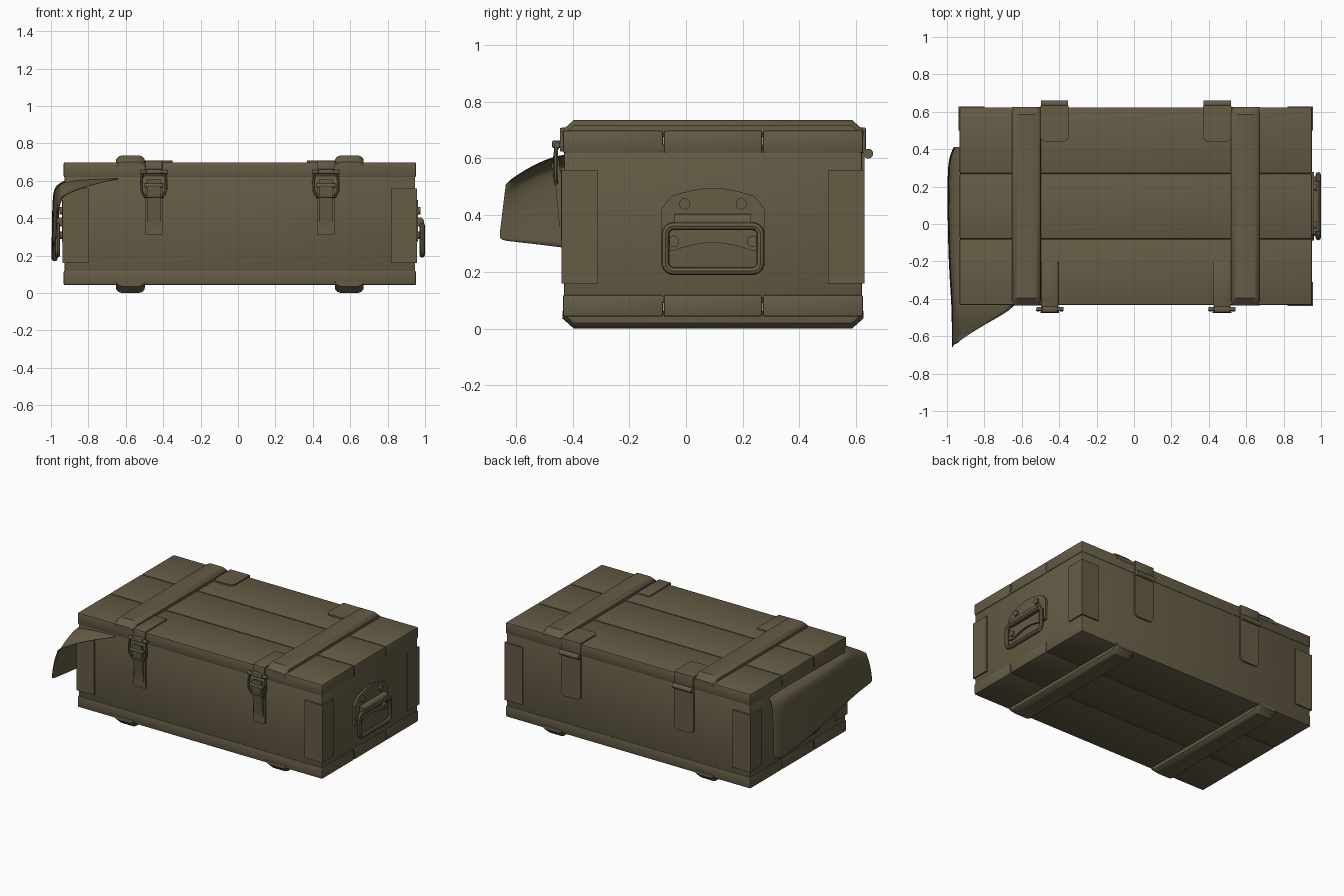
import bpy, bmesh, math
from mathutils import Vector, Matrix

if "Cube" in bpy.data.objects:
    bpy.data.objects.remove(bpy.data.objects["Cube"])

olive = bpy.data.materials.new("olive drab paint")
olive.diffuse_color = (0.128, 0.106, 0.060, 1)
olive.use_nodes = True
olive.node_tree.nodes["Principled BSDF"].inputs["Base Color"].default_value = olive.diffuse_color
CX, CY = 0.01, 0.095          # symmetry centre of the crate


def finish(name, bm, smooth=True):
    bmesh.ops.recalc_face_normals(bm, faces=bm.faces)
    me = bpy.data.meshes.new(name)
    bm.to_mesh(me)
    bm.free()
    ob = bpy.data.objects.new(name, me)
    bpy.context.collection.objects.link(ob)
    me.materials.append(olive)
    if smooth:
        shade(ob)
    return ob


def shade(ob):
    bpy.ops.object.select_all(action='DESELECT')
    ob.select_set(True)
    bpy.context.view_layer.objects.active = ob
    bpy.ops.object.shade_smooth_by_angle(angle=math.radians(32))


def box(name, lo, hi, bevel=0.0, seg=2):
    lo, hi = Vector(lo), Vector(hi)
    bm = bmesh.new()
    bmesh.ops.create_cube(bm, size=1)
    for v in bm.verts:
        v.co = Vector([(lo[i] + hi[i]) / 2 + v.co[i] * (hi[i] - lo[i]) for i in range(3)])
    if bevel:
        bmesh.ops.bevel(bm, geom=bm.edges[:], offset=bevel, segments=seg, profile=0.5, affect='EDGES')
    return finish(name, bm)


def prism(name, pts, vec):
    """Extrude a planar outline of 3D points along vec."""
    bm = bmesh.new()
    f = bm.faces.new([bm.verts.new(p) for p in pts])
    r = bmesh.ops.extrude_face_region(bm, geom=[f])
    bmesh.ops.translate(bm, vec=vec, verts=[g for g in r['geom'] if isinstance(g, bmesh.types.BMVert)])
    return finish(name, bm)


def rounded(x0, x1, y0, y1, r, corners=(1, 1, 1, 1), n=5):
    """2D rectangle outline, corners ordered lower-left and then anticlockwise."""
    out = []
    cs = [(x0, y0, 1, 1, 180), (x1, y0, -1, 1, 270), (x1, y1, -1, -1, 0), (x0, y1, 1, -1, 90)]
    for (x, y, sx, sy, a), on in zip(cs, corners):
        if not on:
            out.append((x, y))
            continue
        for i in range(n + 1):
            t = math.radians(a + 90 * i / n)
            out.append((x + sx * r + r * math.cos(t), y + sy * r + r * math.sin(t)))
    return out


def rod(name, a, b, r, seg=16):
    a, b = Vector(a), Vector(b)
    bm = bmesh.new()
    m = Matrix.Translation((a + b) / 2) @ (b - a).to_track_quat('Z', 'Y').to_matrix().to_4x4()
    bmesh.ops.create_cone(bm, cap_ends=True, segments=seg, radius1=r, radius2=r, depth=(b - a).length, matrix=m)
    return finish(name, bm)


def ring(name, pts, r):
    cu = bpy.data.curves.new(name, 'CURVE')
    cu.dimensions = '3D'
    cu.bevel_depth, cu.bevel_resolution = r, 2
    sp = cu.splines.new('POLY')
    sp.points.add(len(pts) - 1)
    for p, q in zip(sp.points, pts):
        p.co = (*q, 1)
    sp.use_cyclic_u = True
    ob = bpy.data.objects.new(name, cu)
    bpy.context.collection.objects.link(ob)
    cu.materials.append(olive)
    bpy.ops.object.select_all(action='DESELECT')
    ob.select_set(True)
    bpy.context.view_layer.objects.active = ob
    bpy.ops.object.convert(target='MESH')
    shade(bpy.context.view_layer.objects.active)


# crate walls, with lid and floor made of three planks each
box("crate_body", (-0.927, -0.43, 0.09), (0.947, 0.62, 0.65), 0.006)
seams = [-0.435, -0.08, 0.27, 0.625]
for i in range(3):
    y0, y1 = seams[i] + 0.001, seams[i + 1] - 0.001
    box("lid_plank", (-0.932, y0, 0.619), (0.952, y1, 0.699), 0.008)
    box("floor_plank", (-0.932, y0, 0.042), (0.952, y1, 0.12), 0.008)

for s in (-1, 1):
    # battens across the lid and the floor
    c = CX + s * 0.585
    for name, zb, zt, k in (("lid_batten", 0.675, 0.736, 1), ("floor_batten", 0.062, 0.0, -1)):
        bm = bmesh.new()
        rings = []
        for y, drop in ((-0.436, 0.036), (-0.395, 0), (0.585, 0), (0.626, 0.036)):
            top = zt - k * drop
            prof = [(-0.078, zb), (-0.076, top - k * 0.02), (-0.064, top - k * 0.006), (-0.045, top),
                    (0.045, top), (0.064, top - k * 0.006), (0.076, top - k * 0.02), (0.078, zb)]
            rings.append([bm.verts.new((c + x, y, z)) for x, z in prof])
        for a, b in zip(rings, rings[1:]):
            for j in range(8):
                bm.faces.new((a[j], a[(j + 1) % 8], b[(j + 1) % 8], b[j]))
        bm.faces.new(rings[0])
        bm.faces.new(rings[-1])
        finish(name, bm)

    # angle plates on the four upright corners
    for t in (-1, 1):
        pts = [(0.947, 0.535), (0.947, 0.5345), (0.81, 0.5345), (0.81, 0.525), (0.937, 0.525),
               (0.937, 0.405), (0.947, 0.405)]
        prism("corner_plate", [(CX + s * x, CY + t * y, 0.16) for x, y in pts[1:]], (0, 0, 0.4))

    # hinges at the back
    c = CX + s * 0.435
    prism("hinge_top_leaf", [(c + x, y, 0.695) for x, y in
          rounded(-0.075, 0.075, 0.44, 0.632, 0.03, (1, 1, 0, 0))], (0, 0, 0.014))
    box("hinge_upper_bend", (c - 0.075, 0.615, 0.62), (c + 0.075, 0.634, 0.709), 0.004)
    prism("hinge_back_leaf", [(c + x, 0.61, z) for x, z in
          rounded(-0.075, 0.075, 0.31, 0.62, 0.03, (1, 1, 0, 0))], (0, 0.02, 0))
    rod("hinge_barrel", (c - 0.073, 0.643, 0.617), (c + 0.073, 0.643, 0.617), 0.017)

    # latches at the front
    c = CX + s * 0.46
    box("latch_top_strap", (c - 0.046, -0.442, 0.69), (c + 0.046, -0.2, 0.709), 0.004)
    box("latch_strap_bend", (c - 0.046, -0.445, 0.625), (c + 0.046, -0.425, 0.708), 0.004)
    rod("latch_pin", (c - 0.072, -0.455, 0.648), (c + 0.072, -0.455, 0.648), 0.011, 12)
    box("latch_pin_hook", (c - 0.042, -0.473, 0.636), (c + 0.042, -0.44, 0.664), 0.008)
    ring("latch_loop", [(c + x, y, z) for x, y, z in
         ((-0.058, -0.457, 0.65), (0.058, -0.457, 0.65), (0.066, -0.46, 0.60), (0.064, -0.46, 0.545),
          (0.048, -0.458, 0.515), (-0.048, -0.458, 0.515), (-0.064, -0.46, 0.545), (-0.066, -0.46, 0.60))], 0.008)
    prism("latch_base_plate", [(c + x, -0.425, z) for x, z in
          rounded(-0.046, 0.046, 0.31, 0.57, 0.008)], (0, -0.015, 0))
    prism("latch_lever", [(c - 0.036, y, z) for y, z in
          ((-0.438, 0.36), (-0.446, 0.36), (-0.46, 0.50), (-0.472, 0.55), (-0.468, 0.61), (-0.452, 0.61),
           (-0.44, 0.54))], (0.072, 0, 0))
    rod("latch_lever_pin", (c - 0.05, -0.463, 0.575), (c + 0.05, -0.463, 0.575), 0.012, 12)

    # carrying handles at both ends
    def end(d, y, z):
        return (CX + s * (0.935 + d), CY + y, z)
    arc = [(0.145 - 0.29 * i / 8, 0.468 + 0.028 * math.sin(math.pi * i / 8)) for i in range(9)]
    arch = [(-0.14 + 0.28 * i / 8, 0.275 + 0.028 * math.sin(math.pi * i / 8)) for i in range(9)]
    plate = arch + [(0.18, 0.28), (0.183, 0.42), (0.165, 0.445)] + arc + [(-0.165, 0.445), (-0.183, 0.42), (-0.18, 0.28)]
    prism("handle_plate", [end(0, y, z) for y, z in plate], (s * 0.017, 0, 0))
    for y, z in ((-0.1, 0.44), (0.1, 0.44), (-0.14, 0.308), (0.14, 0.308)):
        rod("handle_rivet", end(0.01, y, z), end(0.03, y, z), 0.02, 14)
    rod("handle_sleeve", end(0.025, -0.135, 0.38), end(0.025, 0.135, 0.38), 0.025)
    ring("handle_grip", [end(0.04, y, z) for y, z in rounded(-0.168, 0.168, 0.203, 0.362, 0.03)], 0.0145)

# cloth sheet trapped under the lid, hanging over the left end and front corner
# each row: y, inner x, fold height, outer x, hem height
rows = [(0.41, -0.90, 0.60, -0.958, 0.165), (0.35, -0.88, 0.612, -0.988, 0.17), (0.2, -0.85, 0.615, -0.992, 0.19),
        (0.0, -0.80, 0.615, -0.990, 0.22), (-0.2, -0.70, 0.615, -0.985, 0.25), (-0.36, -0.62, 0.615, -0.975, 0.275),
        (-0.44, -0.62, 0.614, -0.970, 0.287), (-0.52, -0.77, 0.585, -0.968, 0.298),
        (-0.60, -0.90, 0.538, -0.968, 0.308), (-0.635, -0.945, 0.51, -0.968, 0.313)]
bm = bmesh.new()
grid = []
for y, xi, zf, xo, zh in rows:
    xm = max(xo + 0.02, min(xi, -0.935))
    prof = [(xi, zf), (xi + (xm - xi) * 0.5, zf - 0.004), (xm, zf - 0.018), (xo + 0.012, zf - 0.045),
            (xo + 0.002, zf - 0.10)]
    for k in (0.35, 0.7, 1.0):
        prof.append((xo - 0.004 * k, zf - 0.10 + (zh - zf + 0.10) * k))
    line = []
    for j, (x, z) in enumerate(prof):
        flare = 0.025 * max(0, (-y - 0.44) / 0.2) * max(0, (zf - z) / (zf - zh))
        line.append(bm.verts.new((x, y - flare, z)))
    grid.append(line)
for a, b in zip(grid, grid[1:]):
    for j in range(len(a) - 1):
        bm.faces.new((a[j], a[j + 1], b[j + 1], b[j]))
cloth = finish("cloth_sheet", bm)
for p in cloth.data.polygons:
    p.use_smooth = True
sub = cloth.modifiers.new("soften", 'SUBSURF')
sub.levels = sub.render_levels = 2
thick = cloth.modifiers.new("thickness", 'SOLIDIFY')
thick.thickness = 0.004
thick.offset = 0
